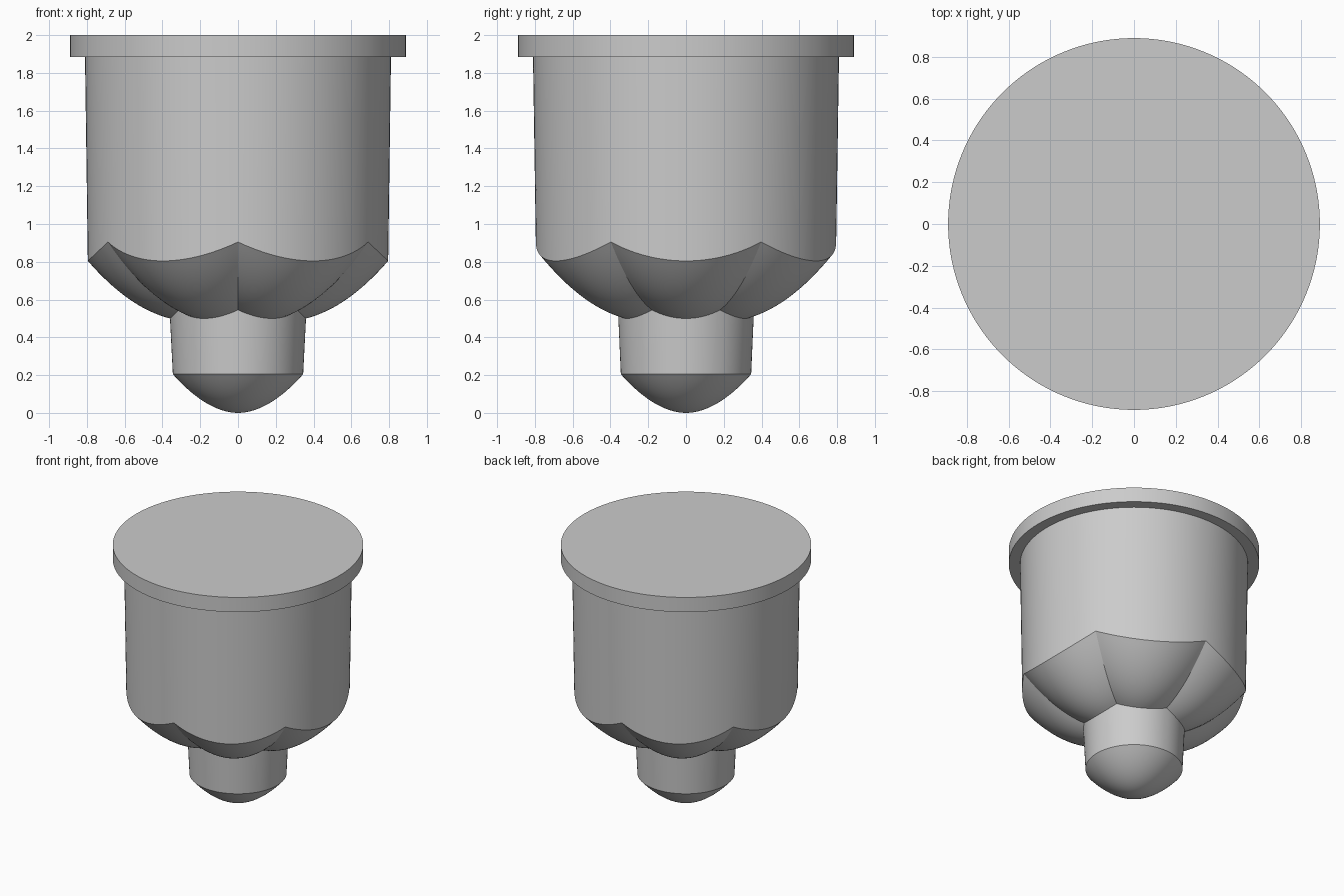
import bpy, bmesh, math

if "Cube" in bpy.data.objects:
    bpy.data.objects.remove(bpy.data.objects["Cube"], do_unlink=True)

SEGMENTS = 144
BODY_LOW, BODY_HIGH = 0.795, 0.81
STEM_LOW, STEM_HIGH = 0.345, 0.36

grey = bpy.data.materials.new("plain grey")
grey.use_nodes = True
grey.diffuse_color = (0.6, 0.6, 0.6, 1)
grey.node_tree.nodes["Principled BSDF"].inputs["Base Color"].default_value = (0.6, 0.6, 0.6, 1)


def lobe_height(r, angle):
    """Height of the six-lobed underside: low at lobe middles, high at creases."""
    t = r - STEM_HIGH
    local = (angle + math.pi / 6) % (math.pi / 3) - math.pi / 6
    return 0.5 + 0.25 * t + 1.035 * t * t + 0.94 * r * (1 - math.cos(local))


def loft(name, rings, cap=False):
    """Skin rings listed bottom to top; each is a radius and a height or height function."""
    bm = bmesh.new()
    loops = []
    for r, height in rings:
        if r == 0:
            loops.append([bm.verts.new((0, 0, height))] * SEGMENTS)
            continue
        loop = []
        for i in range(SEGMENTS):
            a = math.tau * i / SEGMENTS
            z = height(r, a) if callable(height) else height
            loop.append(bm.verts.new((r * math.cos(a), r * math.sin(a), z)))
        loops.append(loop)
    for low, high in zip(loops, loops[1:]):
        for i in range(SEGMENTS):
            j = (i + 1) % SEGMENTS
            corners = [low[i], low[j], high[j], high[i]]
            bm.faces.new(list(dict.fromkeys(corners)))
    if cap:
        bm.faces.new(loops[-1])
    mesh = bpy.data.meshes.new(name)
    bm.to_mesh(mesh)
    bm.free()
    mesh.materials.append(grey)
    part = bpy.data.objects.new(name, mesh)
    bpy.context.collection.objects.link(part)
    bpy.ops.object.select_all(action="DESELECT")
    part.select_set(True)
    bpy.context.view_layer.objects.active = part
    bpy.ops.object.shade_smooth_by_angle(angle=math.radians(25))


# Rounded nose at the bottom
steps = 16
loft("nose", [(STEM_LOW * i / steps, 0.205 * (i / steps) ** 1.9) for i in range(steps + 1)])

# Slightly tapered stem, trimmed to the lobed underside
loft("stem", [(STEM_LOW, 0.205), (STEM_HIGH, lobe_height)])

# Six-lobed underside
loft("lobed_underside", [(STEM_HIGH + (BODY_LOW - STEM_HIGH) * i / steps, lobe_height)
                         for i in range(steps + 1)])

# Slightly tapered main body with a scalloped lower edge
loft("body", [(BODY_LOW, lobe_height), (BODY_HIGH, 1.885)])

# Flange with a flat top
loft("flange", [(BODY_HIGH, 1.885), (0.89, 1.885), (0.89, 2)], cap=True)
